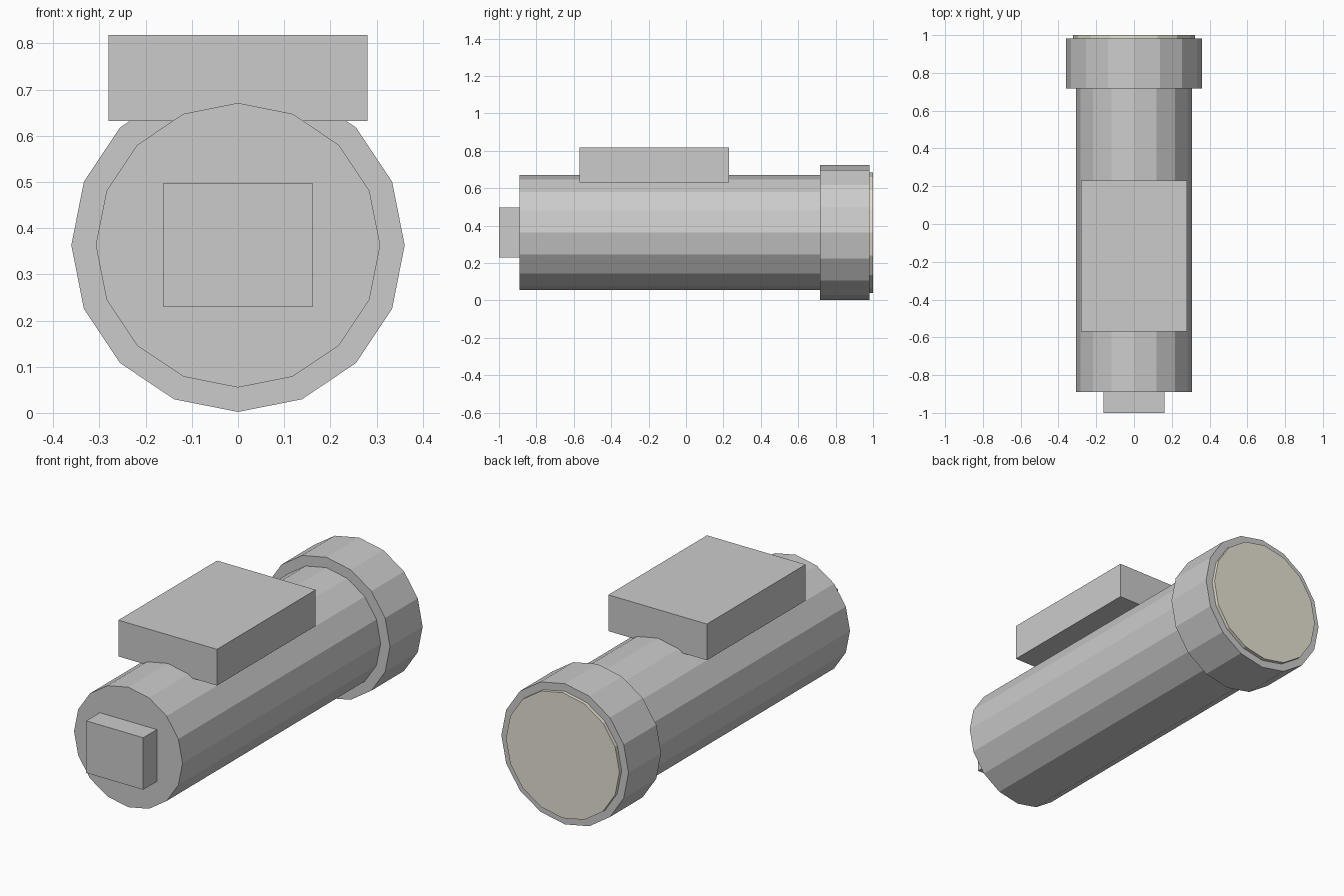
import bpy
import bmesh
from math import radians
from mathutils import Matrix, Vector

default = bpy.data.objects.get("Cube")
if default:
    bpy.data.objects.remove(default, do_unlink=True)

AXIS_Z = 0.363  # height of the barrel's centre line
SIDES = 16


def material(name, rgb):
    mat = bpy.data.materials.new(name)
    mat.use_nodes = True
    mat.diffuse_color = (*rgb, 1)
    mat.node_tree.nodes["Principled BSDF"].inputs["Base Color"].default_value = (*rgb, 1)
    return mat


def finish(name, bm, mat):
    mesh = bpy.data.meshes.new(name)
    bmesh.ops.recalc_face_normals(bm, faces=bm.faces)
    bm.to_mesh(mesh)
    bm.free()
    mesh.materials.append(mat)
    obj = bpy.data.objects.new(name, mesh)
    bpy.context.collection.objects.link(obj)
    return obj


def barrel(name, radius, y0, y1, mat):
    """Flat-sided cylinder lying along y, with a corner pointing straight up."""
    bm = bmesh.new()
    place = Matrix.Translation((0, (y0 + y1) / 2, AXIS_Z)) @ Matrix.Rotation(radians(90), 4, "X")
    bmesh.ops.create_cone(bm, cap_ends=True, segments=SIDES, radius1=radius,
                          radius2=radius, depth=y1 - y0, matrix=place)
    return finish(name, bm, mat)


def box(name, low, high, mat):
    low, high = Vector(low), Vector(high)
    bm = bmesh.new()
    place = Matrix.Translation((low + high) / 2) @ Matrix.Diagonal((*(high - low), 1))
    bmesh.ops.create_cube(bm, size=1, matrix=place)
    return finish(name, bm, mat)


grey = material("light grey", (0.6, 0.6, 0.6))
cream = material("pale cream", (0.79, 0.76, 0.65))

# Barrel, wider head and the lens standing slightly proud of it
barrel("body", 0.308, -0.89, 0.73, grey)
barrel("head", 0.361, 0.717, 0.982, grey)
barrel("lens", 0.322, 0.96, 1.0, cream)

# Block mounted on top and the square button on the end
box("top_mount", (-0.28, -0.57, 0.632), (0.28, 0.23, 0.818), grey)
box("end_button", (-0.162, -1.0, 0.23), (0.162, -0.88, 0.497), grey)
